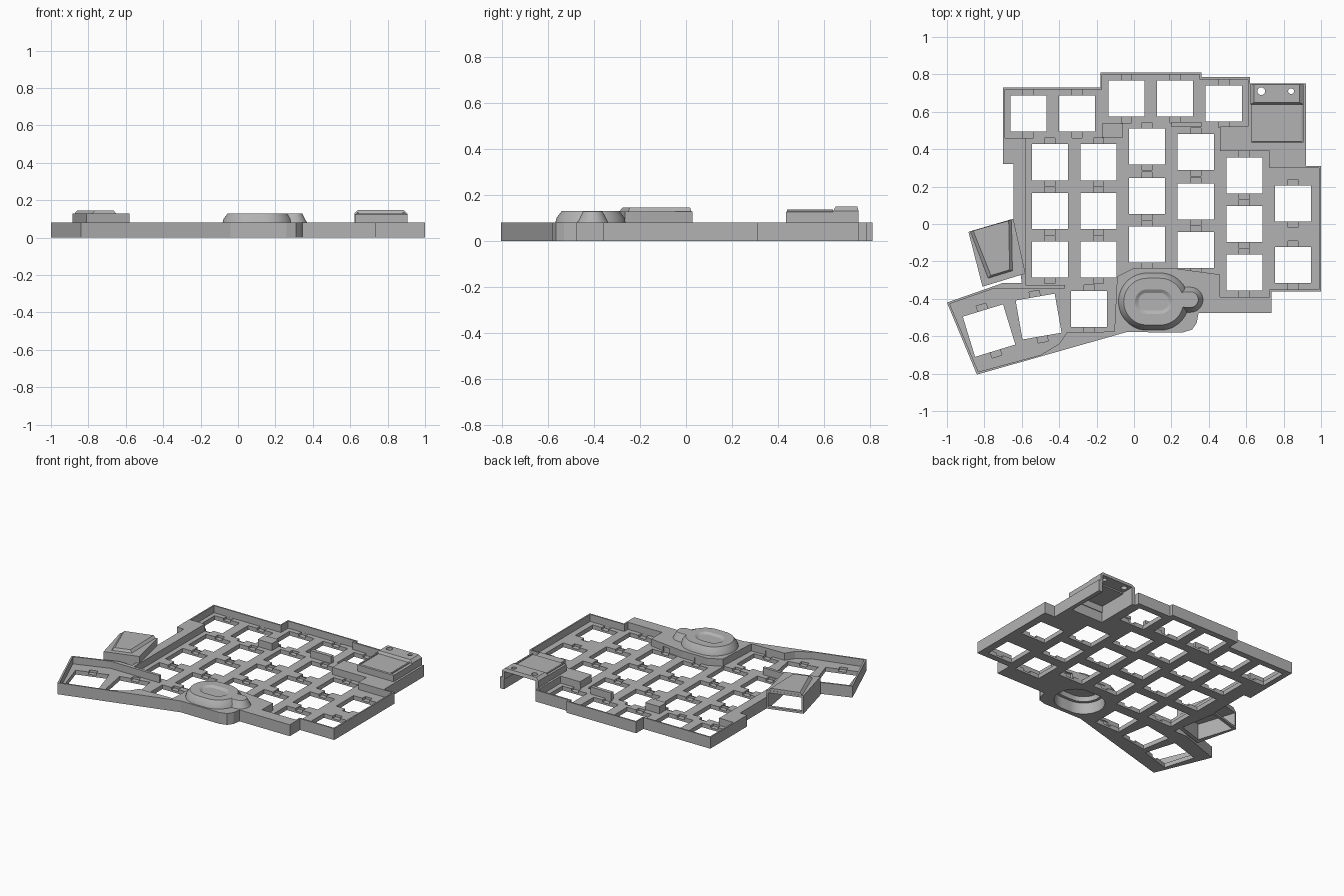
import bpy, bmesh, math
from mathutils import Matrix, Vector

cube = bpy.data.objects.get("Cube")
if cube:
    bpy.data.objects.remove(cube)

grey = bpy.data.materials.new("plain grey")
grey.use_nodes = True
COLOUR = (0.45, 0.45, 0.45, 1)
grey.diffuse_color = COLOUR
grey.node_tree.nodes["Principled BSDF"].inputs["Base Color"].default_value = COLOUR


def finish(name, bm, cutter=False):
    bmesh.ops.recalc_face_normals(bm, faces=bm.faces)
    mesh = bpy.data.meshes.new(name)
    bm.to_mesh(mesh)
    bm.free()
    obj = bpy.data.objects.new(name, mesh)
    bpy.context.collection.objects.link(obj)
    mesh.materials.append(grey)
    obj.hide_render = cutter
    return obj


def loft(bm, rings):
    """Skin a list of (outline, z) rings and cap both ends."""
    loops = [[bm.verts.new((x, y, z)) for x, y in pts] for pts, z in rings]
    n = len(loops[0])
    for a, b in zip(loops, loops[1:]):
        for i in range(n):
            j = (i + 1) % n
            bm.faces.new((a[i], a[j], b[j], b[i]))
    bm.faces.new(loops[0][::-1])
    bm.faces.new(loops[-1])


def solid(name, rings, cutter=False):
    bm = bmesh.new()
    loft(bm, rings)
    return finish(name, bm, cutter)


def block(bm, x, y, w, d, z0, z1, turn=0):
    m = (Matrix.Translation((x, y, (z0 + z1) / 2)) @ Matrix.Rotation(math.radians(turn), 4, "Z")
         @ Matrix.Diagonal((w, d, z1 - z0, 1)))
    bmesh.ops.create_cube(bm, size=1, matrix=m)


def rect(x0, x1, y0, y1):
    return [(x0, y0), (x1, y0), (x1, y1), (x0, y1)]


def cut(obj, tool):
    """Subtract the tool from the object and discard the tool."""
    mod = obj.modifiers.new("cut", "BOOLEAN")
    mod.operation = "DIFFERENCE"
    mod.solver = "EXACT"
    mod.object = tool
    bpy.context.view_layer.objects.active = obj
    bpy.ops.object.modifier_apply(modifier=mod.name)
    bpy.data.objects.remove(tool)


def stadium(cx, cy, half, r, steps=24):
    pts = []
    for side, start in ((1, -90), (-1, 90)):
        for i in range(steps + 1):
            a = math.radians(start + 180 * i / steps)
            pts.append((cx + side * half + r * math.cos(a), cy + r * math.sin(a)))
    return pts


WALL, PLATE = 0.08, 0.03

# Case body
outline = [(-.70, .73), (-.18, .73), (-.18, .81), (.36, .81), (.36, .785), (.62, .785), (.62, .75),
           (.92, .75), (.92, .31), (1, .31), (1, -.36), (.735, -.36), (.735, -.475), (.345, -.475),
           (.335, -.53), (.31, -.565), (.26, -.58), (-.04, -.578), (-.84, -.805), (-1, -.42),
           (-.70, -.315), (-.60, -.315), (-.645, 0), (-.645, .32), (-.70, .32)]
case = solid("case_body", [(outline, 0), (outline, WALL)])

# Recess over the switch plate
recess = [(-.69, .72), (-.17, .72), (-.17, .8), (.35, .8), (.35, .773), (.61, .773), (.61, .52),
          (.46, .52), (.46, .39), (.725, .39), (.725, .3), (.99, .3), (.99, -.35), (.725, -.35),
          (.725, -.39), (.46, -.39), (.46, -.27), (.2, -.235), (0, -.235), (-.09, -.28),
          (-.105, -.575), (-.36, -.58), (-.40, -.64), (-.50, -.7), (-.832, -.79), (-.985, -.427),
          (-.75, -.345), (-.37, -.345), (-.37, -.325), (-.58, -.325), (-.58, .46), (-.69, .46)]
cut(case, solid("recess_cutter", [(recess, PLATE), (recess, 0.2)], True))

# Switch positions: column x, then the row heights
columns = [(-.565, [.59]), (-.305, [.59]), (-.04, [.67]), (.22, [.67]), (.48, [.645]),
           (-.45, [.33, .07, -.19]), (-.19, [.33, .07, -.19]), (.07, [.415, .15, -.11]),
           (.33, [.385, .12, -.14]), (.59, [.26, 0, -.26]), (.85, [.11, -.22]), (-.24, [-.455])]
keys = [(x, y, .193, 0) for x, ys in columns for y in ys]
keys += [(-.51, -.495, .212, 10), (-.775, -.57, .225, 17)]

holes, clips = bmesh.new(), bmesh.new()
for x, y, size, turn in keys:
    block(holes, x, y, size, size, -.1, .2, turn)
    block(clips, x, y, .055, size + .065, .014, .06, turn)
cut(case, finish("hole_cutter", holes, True))
cut(case, finish("clip_cutter", clips, True))

# Openings under the dial and the rear port cover
DIAL = (.105, -.415)
well = stadium(*DIAL, .035, .135)
cut(case, solid("dial_well_cutter", [(well, -.1), (well, .2)], True))
port = rect(.645, .89, .45, .8)
cut(case, solid("port_cutter", [(port, -.1), (port, .2)], True))

# Raised blocks between the upper keys
bm = bmesh.new()
block(bm, -.115, .50, .11, .075, PLATE - .005, WALL)
block(bm, .28, .532, .16, .025, PLATE - .005, WALL)
finish("filler_blocks", bm)

# Dial: bevelled shell with a shallow pocket on top
dial = solid("dial_cover", [
    (well, WALL), (stadium(*DIAL, .035, .153), WALL), (stadium(*DIAL, .035, .147), .1),
    (stadium(*DIAL, .035, .125), .13), (stadium(*DIAL, .035, .065), .13),
    (stadium(*DIAL, .035, .047), .119)])
hollow = [(stadium(*DIAL, .035, .13), .0), (stadium(*DIAL, .035, .11), .112)]
cut(dial, solid("dial_hollow_cutter", hollow, True))

# Small round lobe beside the dial
solid("dial_lobe", [(stadium(.29, -.405, .012, r), z)
                    for r, z in ((.067, WALL - .01), (.067, WALL), (.042, .128), (.038, .13))])

# Rear port cover: low panel and raised head, hollow and open to the back
cover = solid("port_cover_panel", [(rect(.625, .905, .435, .66), WALL - .01),
                                   (rect(.625, .905, .435, .66), .125),
                                   (rect(.635, .895, .44, .66), .13)])
cut(cover, solid("panel_hollow_cutter", [(rect(.645, .885, .455, .7), 0),
                                         (rect(.645, .885, .455, .7), .115)], True))
head = solid("port_cover_head", [(rect(.622, .905, .64, .75), WALL - .01),
                                 (rect(.622, .905, .64, .75), .13),
                                 (rect(.642, .885, .65, .745), .148)])
cut(head, solid("head_hollow_cutter", [(rect(.645, .885, .6, .8), 0),
                                       (rect(.645, .885, .6, .8), .125)], True))
for x, r in ((.68, .02), (.84, .015)):
    ring = stadium(x, .71, 0.001, r, 8)
    cut(head, solid("screw_cutter", [(ring, .1), (ring, .2)], True))
bm = bmesh.new()
for x in (.64, .885):
    block(bm, x, .54, .01, .2, .128, .136)
finish("port_cover_ribs", bm)

# Side socket: tilted tapering hood, open at its outer end and underneath
hood_low = [(-.81, -.335), (-.58, -.265), (-.645, .028), (-.885, -.042)]
hood = solid("side_hood", [(hood_low, 0), (hood_low, .128)])
ridge = [(-.78, -.29), (-.65, -.25), (-.655, .023), (-.875, -.04)]
ridge_top = [(-.765, -.275), (-.665, -.245), (-.67, .018), (-.86, -.036)]
inside = [(-.785, -.30), (-.61, -.245), (-.664, .07), (-.885, .01)]
cut(hood, solid("hood_cutter", [(inside, -.1), (inside, .112)], True))
solid("side_hood_ridge", [(ridge, .12), (ridge, .128), (ridge_top, .145)])

# Sill across the open end of the hood
a, b = Vector(hood_low[3]), Vector(hood_low[2])
mid, run = (a + b) / 2, b - a
bm = bmesh.new()
block(bm, mid.x, mid.y - .01, run.length - .01, .02, 0, .015, math.degrees(math.atan2(run.y, run.x)))
finish("side_hood_sill", bm)

# Shading keeps hard edges crisp
for obj in bpy.context.collection.objects:
    if obj.type == "MESH" and obj.name.startswith("dial"):
        bpy.ops.object.select_all(action="DESELECT")
        obj.select_set(True)
        bpy.context.view_layer.objects.active = obj
        bpy.ops.object.shade_smooth_by_angle(angle=math.radians(25))
